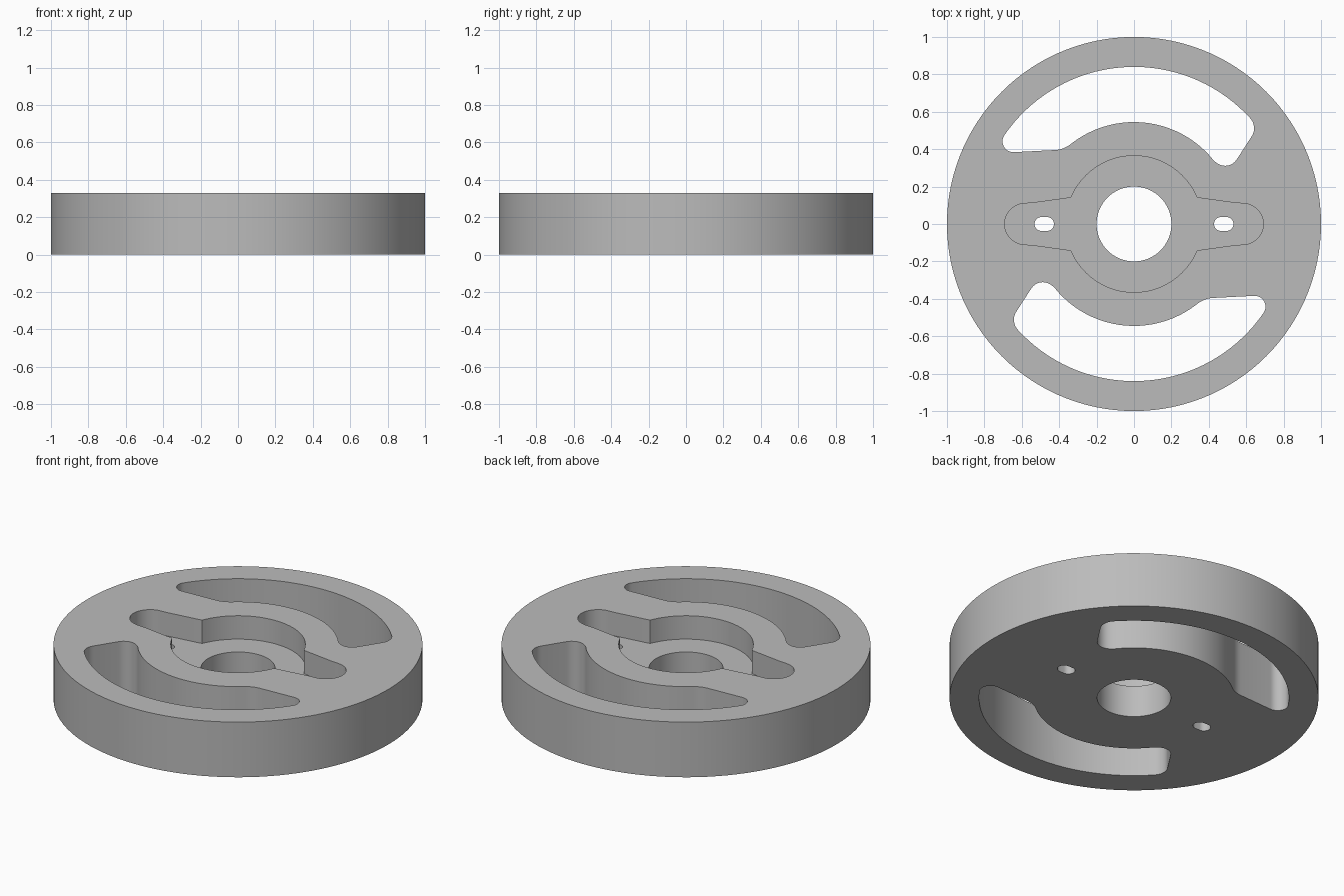
import bpy, bmesh
from math import cos, sin, radians, ceil

HEIGHT = 0.33
FLOOR = 0.19

cube = bpy.data.objects.get("Cube")
if cube:
    bpy.data.objects.remove(cube, do_unlink=True)

grey = bpy.data.materials.new("plain grey")
grey.use_nodes = True
grey.diffuse_color = (0.5, 0.5, 0.5, 1)
grey.node_tree.nodes["Principled BSDF"].inputs["Base Color"].default_value = (0.5, 0.5, 0.5, 1)


def arc(cx, cy, r, start, end, step=4):
    """Points along an arc, angles in degrees."""
    n = max(2, ceil(abs(end - start) / step))
    angles = [radians(start + (end - start) * i / n) for i in range(n + 1)]
    return [(cx + r * cos(a), cy + r * sin(a)) for a in angles]


def turned(points):
    """Half turn about the disc axis."""
    return [(-x, -y) for x, y in points]


def prism(name, points, bottom, top):
    """Extrude a counter-clockwise outline, dropping repeated points."""
    outline = []
    for i, (x, y) in enumerate(points):
        px, py = points[i - 1]
        if abs(x - px) + abs(y - py) > 0.004:
            outline.append((x, y))
    bm = bmesh.new()
    base = bm.faces.new([bm.verts.new((x, y, bottom)) for x, y in outline])
    result = bmesh.ops.extrude_face_region(bm, geom=[base])
    verts = [v for v in result["geom"] if isinstance(v, bmesh.types.BMVert)]
    bmesh.ops.translate(bm, verts=verts, vec=(0, 0, top - bottom))
    bmesh.ops.recalc_face_normals(bm, faces=bm.faces)
    mesh = bpy.data.meshes.new(name)
    bm.to_mesh(mesh)
    bm.free()
    mesh.materials.append(grey)
    obj = bpy.data.objects.new(name, mesh)
    bpy.context.collection.objects.link(obj)
    return obj


# Round body
disc = prism("disc_body", arc(0, 0, 1, 0, 360, 3), 0, HEIGHT)

# Curved window: outer rim, pointed end, fillet, hub arc, blunt end
window = (arc(0, 0, 0.84, 42.3, 145.6, 3)
          + arc(-0.645, 0.442, 0.058, 145.6, 272.5, 12)
          + arc(-0.431, 0.545, 0.15, 272.5, 308.3, 6)
          + arc(0, 0, 0.545, 128.3, 38.3)
          + arc(0.487, 0.385, 0.074, 218.3, 327.4, 12)
          + arc(0.562, 0.512, 0.08, -32.6, 42.3, 12))

# Hub recess with two rounded arms
half_recess = (arc(0.582, 0, 0.11, -90, 90, 10)
               + [(0.54, 0.113)]
               + arc(0, 0, 0.365, 22.7, 157.3)
               + [(-0.54, 0.113)])
recess = half_recess + turned(half_recess)

# Small elongated pin slot
pin_slot = arc(0.495, 0, 0.037, -90, 90, 12) + arc(0.465, 0, 0.037, 90, 270, 12)

cutters = [
    prism("window_cutter_back", window, -0.1, HEIGHT + 0.1),
    prism("window_cutter_front", turned(window), -0.1, HEIGHT + 0.1),
    prism("recess_cutter", recess, FLOOR, HEIGHT + 0.1),
    prism("bore_cutter", arc(0, 0, 0.2, 0, 360, 5), -0.1, HEIGHT + 0.1),
    prism("pin_cutter_left", pin_slot, -0.1, HEIGHT + 0.1),
    prism("pin_cutter_right", turned(pin_slot), -0.1, HEIGHT + 0.1),
]

# Cut every opening and discard the cutters
bpy.ops.object.select_all(action='DESELECT')
bpy.context.view_layer.objects.active = disc
disc.select_set(True)
for cutter in cutters:
    cutter.hide_render = True
    cut = disc.modifiers.new(cutter.name, 'BOOLEAN')
    cut.operation = 'DIFFERENCE'
    cut.solver = 'EXACT'
    cut.object = cutter
    bpy.ops.object.modifier_apply(modifier=cut.name)
    bpy.data.objects.remove(cutter, do_unlink=True)

bpy.ops.object.shade_smooth_by_angle(angle=radians(30))
